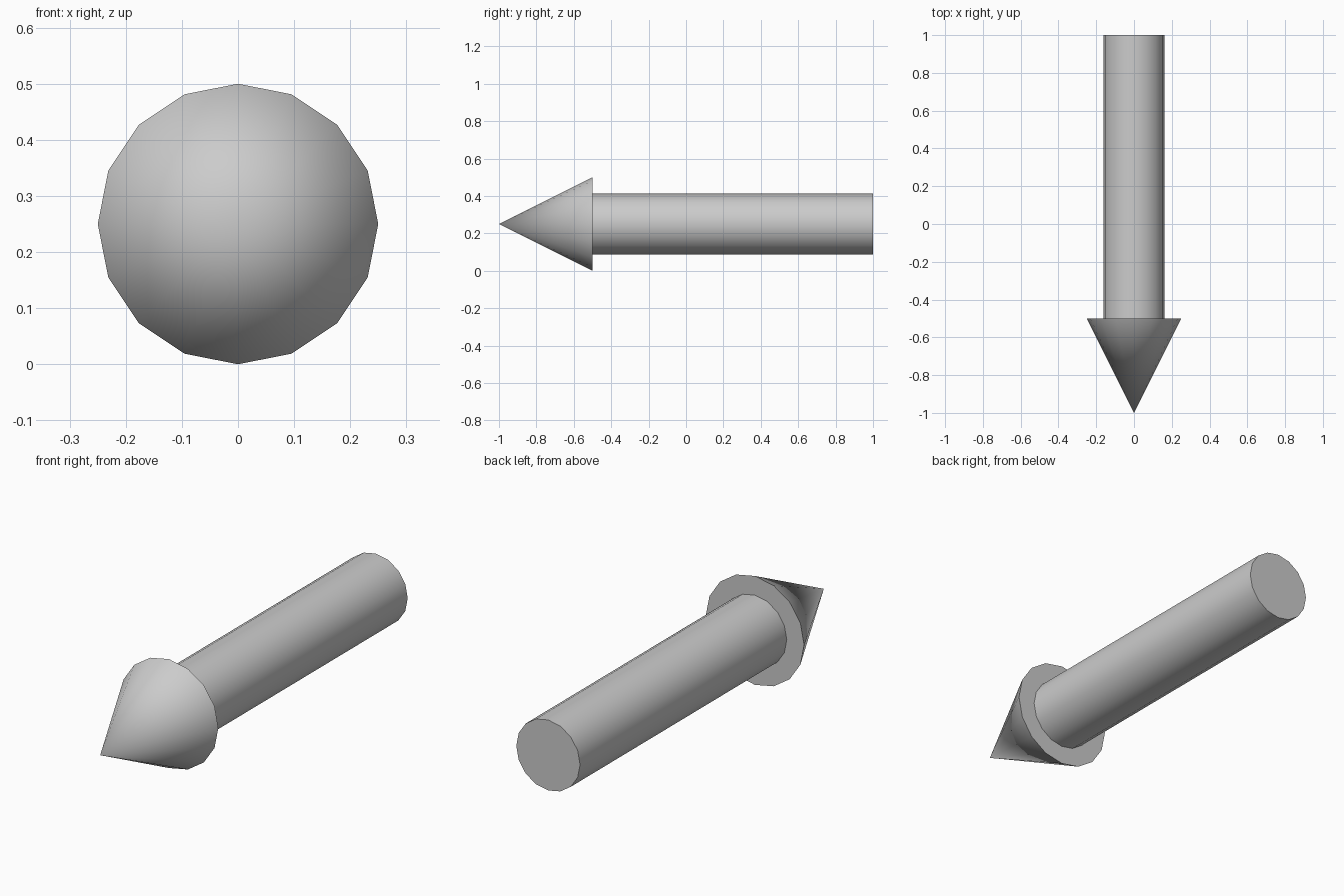
import bpy
from math import radians

cube = bpy.data.objects.get("Cube")
if cube:
    bpy.data.objects.remove(cube, do_unlink=True)

SIDES = 16
AXIS_HEIGHT = 0.25

# Plain grey material
grey = bpy.data.materials.new("light_grey")
grey.use_nodes = True
colour = (0.6, 0.6, 0.6, 1)
grey.diffuse_color = colour
grey.node_tree.nodes["Principled BSDF"].inputs["Base Color"].default_value = colour


def add_round_part(name, base_radius, tip_radius, y_front, y_back):
    """Cone or cylinder lying along y, its tip end at y_front."""
    bpy.ops.mesh.primitive_cone_add(
        vertices=SIDES, radius1=base_radius, radius2=tip_radius,
        depth=y_back - y_front,
        location=(0, (y_front + y_back) / 2, AXIS_HEIGHT),
        rotation=(radians(90), 0, 0))
    part = bpy.context.object
    part.name = name
    part.data.name = name
    part.data.materials.append(grey)
    bpy.ops.object.shade_smooth_by_angle(angle=radians(40))
    return part


# Pointed head at the front, round shaft behind it
add_round_part("arrow_head", 0.25, 0, -1, -0.5)
add_round_part("arrow_shaft", 0.162, 0.162, -0.5, 1)
